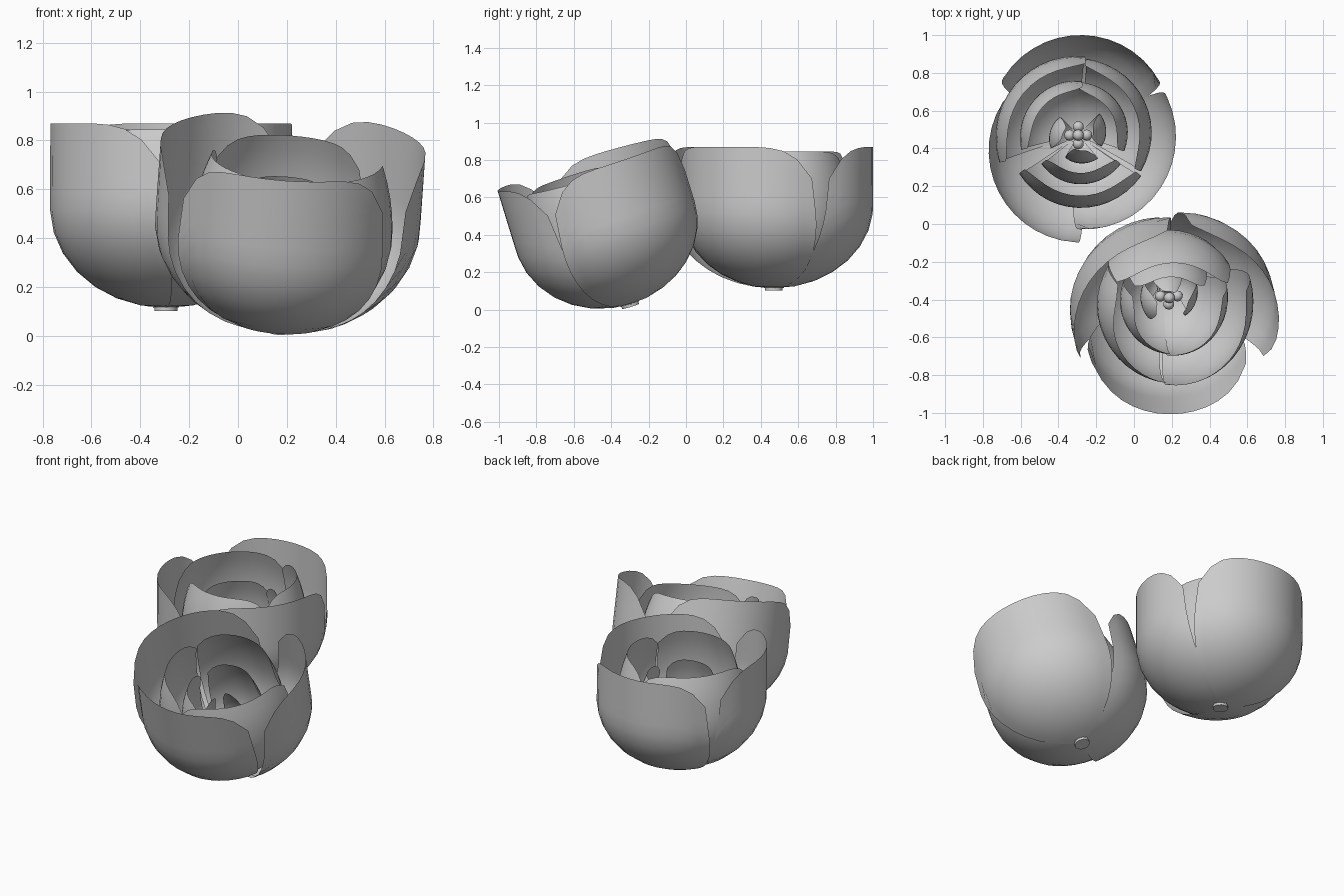
import bpy, bmesh, math
from mathutils import Matrix, Vector

cube = bpy.data.objects.get("Cube")
if cube:
    bpy.data.objects.remove(cube)

GREY = 0.6
mat = bpy.data.materials.new("petal_grey")
mat.use_nodes = True
mat.diffuse_color = (GREY, GREY, GREY, 1)
mat.node_tree.nodes["Principled BSDF"].inputs["Base Color"].default_value = (GREY, GREY, GREY, 1)


def finish(bm, name, matrix):
    bm.transform(matrix)
    mesh = bpy.data.meshes.new(name)
    bm.to_mesh(mesh)
    bm.free()
    mesh.materials.append(mat)
    obj = bpy.data.objects.new(name, mesh)
    bpy.context.collection.objects.link(obj)
    bpy.ops.object.select_all(action='DESELECT')
    obj.select_set(True)
    bpy.context.view_layer.objects.active = obj
    bpy.ops.object.shade_smooth_by_angle(angle=math.radians(40))


def cup_point(s, radius, height, lean):
    """Radius and height on the cup profile: a rounded bowl, then a wall leaning in."""
    bowl = height * 0.55
    if s < 0.6:
        phi = s / 0.6 * math.pi / 2
        return radius * math.sin(phi), bowl * (1 - math.cos(phi))
    k = (s - 0.6) / 0.4
    return radius - lean * k * k, bowl + (height - bowl) * k


def petal(name, matrix, angle, half, taper, radius, height, lean, corner, shift, nu=14, nv=12):
    """A thin curved sheet with rounded upper corners, its wall shifted off the axis."""
    bm = bmesh.new()
    rows = []
    for j in range(nv + 1):
        row = []
        for i in range(nu + 1):
            u = 2 * i / nu - 1
            s = j / nv * (1 - corner * abs(u) ** 6)
            r, h = cup_point(s, radius + 0.012 * u, height, lean)
            a = math.radians(angle + u * half * (1 + taper * (1 - s)))
            k = min(1, s / 0.6)
            row.append(bm.verts.new((r * math.cos(a) + shift[0] * k,
                                     r * math.sin(a) + shift[1] * k, h)))
        rows.append(row)
    for low, high in zip(rows, rows[1:]):
        for i in range(nu):
            bm.faces.new((low[i], low[i + 1], high[i + 1], high[i]))
    bmesh.ops.remove_doubles(bm, verts=bm.verts, dist=1e-4)
    finish(bm, name, matrix)


# Layers: name, (angle, radius) of each petal, half spread, widening towards the base,
# height, inward lean, corner rounding
LAYERS = [
    ("outer_petal", ((90, 0.48), (209, 0.485), (328, 0.49)), 56, 0.22, 0.755, 0.0, 0.2),
    ("middle_petal", ((27, 0.395), (142, 0.43), (270, 0.385)), 58, -0.05, 0.73, 0.065, 0.1),
    ("inner_petal", ((35, 0.27), (140, 0.30), (272, 0.26)), 55, -0.05, 0.59, 0.06, 0.1),
    ("heart_petal", ((10, 0.15), (170, 0.15), (275, 0.15)), 34, 0.1, 0.46, 0.07, 0.15),
]


def flower(label, matrix, outer_height, outer_shifts):
    for name, petals, half, taper, height, lean, corner in LAYERS:
        for n, (angle, radius) in enumerate(petals):
            outer = name == "outer_petal"
            petal(f"{label}_{name}_{n + 1}", matrix, angle, half, taper, radius,
                  outer_height if outer else height, lean, corner,
                  outer_shifts[n] if outer else (0, 0))
    # stamens: a ring of stalks with round tips and one in the middle
    bm = bmesh.new()
    for n in range(5):
        a = n * math.tau / 4
        r = 0.045 if n < 4 else 0
        top = Vector((r * math.cos(a), r * math.sin(a), 0.28 if r else 0.31))
        bmesh.ops.create_uvsphere(bm, u_segments=10, v_segments=6, radius=0.03,
                                  matrix=Matrix.Translation(top))
        bmesh.ops.create_cone(bm, segments=6, radius1=0.008, radius2=0.008, depth=top.z,
                              matrix=Matrix.Translation((top.x, top.y, top.z / 2)))
    finish(bm, label + "_stamens", matrix)
    # short stem stub under the cup
    bm = bmesh.new()
    bmesh.ops.create_cone(bm, cap_ends=True, segments=12, radius1=0.047, radius2=0.047,
                          depth=0.03, matrix=Matrix.Translation((0, 0, 0.002)))
    finish(bm, label + "_stem", matrix)


# Upright flower at the back
flower("back", Matrix.Translation((-0.295, 0.47, 0.115)), 0.755,
       ((0.025, 0.05), (0.005, -0.07), (0.02, -0.02)))

# The same flower turned round, tipped towards the front and slightly more open
tilt = Vector((0, 0, 1)).rotation_difference(Vector((0.07, -0.29, 0.95))).to_matrix().to_4x4()
flower("front", Matrix.Translation((0.165, -0.3, 0.03)) @ tilt @ Matrix.Rotation(math.pi, 4, 'Z'),
       0.785, ((0.03, 0.02), (-0.07, 0.005), (0.04, 0.015)))
